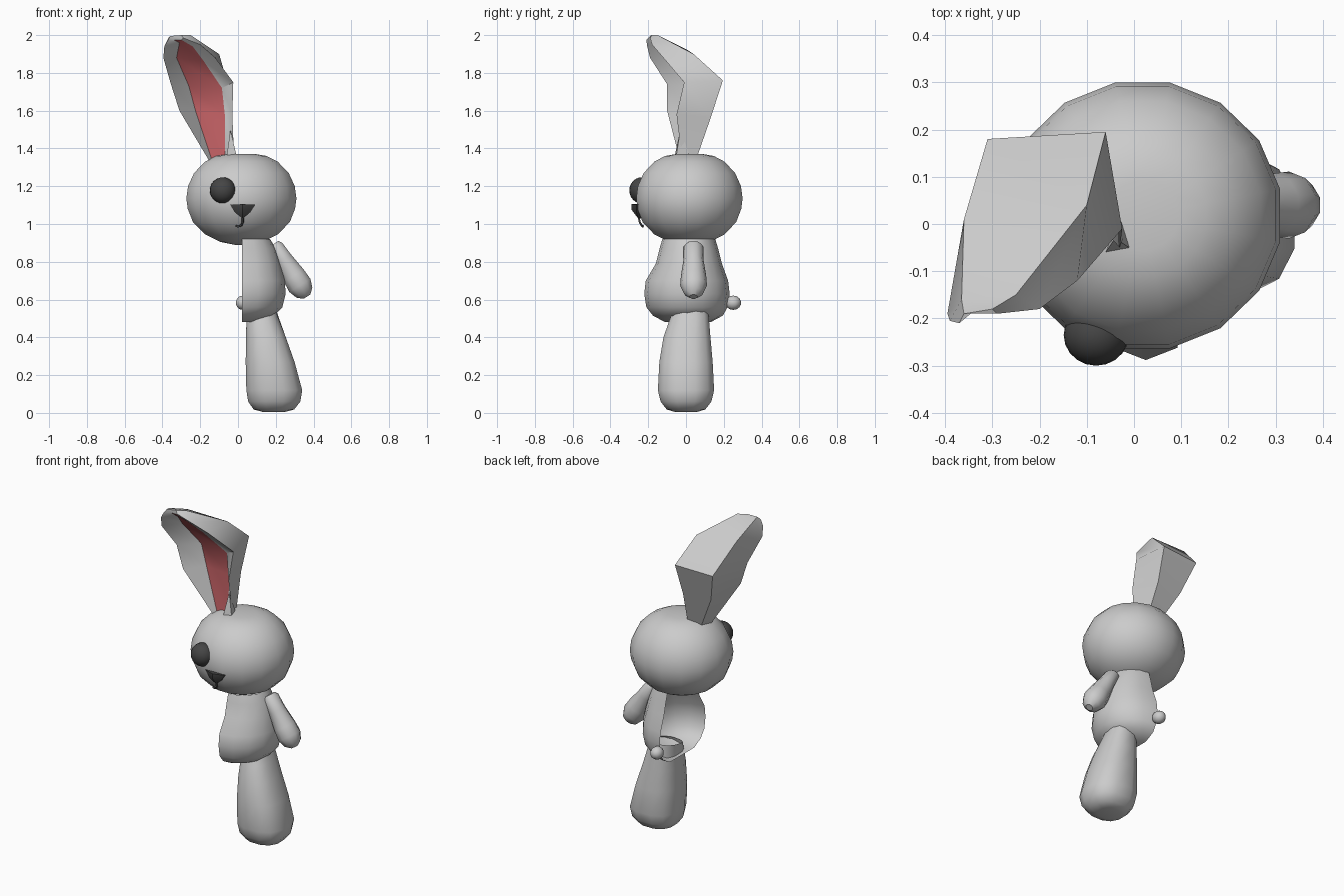
import bpy, bmesh, math
from mathutils import Vector

if "Cube" in bpy.data.objects:
    bpy.data.objects.remove(bpy.data.objects["Cube"])


def colour(name, rgb):
    m = bpy.data.materials.new(name)
    m.diffuse_color = (*rgb, 1)
    m.use_nodes = True
    m.node_tree.nodes["Principled BSDF"].inputs["Base Color"].default_value = m.diffuse_color
    return m


DARK = colour("dark", (0.06, 0.06, 0.06))
PINK = colour("pink", (0.55, 0.12, 0.13))


def finish(name, bm, mat=None, angle=40, recalc=True):
    if recalc:
        bmesh.ops.recalc_face_normals(bm, faces=bm.faces)
    me = bpy.data.meshes.new(name)
    bm.to_mesh(me)
    bm.free()
    ob = bpy.data.objects.new(name, me)
    bpy.context.collection.objects.link(ob)
    if mat:
        me.materials.append(mat)
    bpy.ops.object.select_all(action='DESELECT')
    ob.select_set(True)
    bpy.context.view_layer.objects.active = ob
    bpy.ops.object.shade_smooth_by_angle(angle=math.radians(angle))
    return ob


def loft(name, rings, n, half=False, caps=(True, True), square=1.0, mat=None):
    """Stack rings (z, cx, cy, rx, ry, tilt); half keeps only the +x side."""
    bm = bmesh.new()
    rows = []
    for z, cx, cy, rx, ry, tilt in rings:
        row = []
        for i in range(n + 1 if half else n):
            a = -math.pi / 2 + math.pi * i / n if half else 2 * math.pi * (i + .5) / n
            c, s = math.cos(a), math.sin(a)
            x = math.copysign(abs(c) ** square, c) * rx
            y = math.copysign(abs(s) ** square, s) * ry
            row.append(bm.verts.new((cx + x, cy + y, z + tilt * y)))
        rows.append(row)
    for p, q in zip(rows, rows[1:]):
        m = len(p)
        for i in range(m - 1 if half else m):
            j = (i + 1) % m
            bm.faces.new((p[i], p[j], q[j], q[i]))
    for row, cap in ((rows[0], caps[0]), (rows[-1], caps[1])):
        if cap:
            bm.faces.new(row)
    return finish(name, bm, mat)


def ball(name, centre, radii, seg=16, mat=None):
    bm = bmesh.new()
    bmesh.ops.create_uvsphere(bm, u_segments=seg, v_segments=seg // 2 + 2, radius=1)
    for v in bm.verts:
        v.co = Vector(c + r * k for c, r, k in zip(centre, radii, v.co))
    return finish(name, bm, mat)


# Head: wide rounded lathe
profile = [(.89, .12), (.905, .38), (.945, .66), (1.01, .88), (1.08, .975), (1.135, 1),
           (1.2, .97), (1.27, .86), (1.33, .66), (1.36, .46), (1.37, .26)]
loft("head", [(z, .018, .018, .297 * r, .287 * r, 0) for z, r in profile], 16)

# Torso: open half shell
loft("torso", [(.48, .02, .01, .06, .12, 0), (.515, .02, .01, .17, .185, 0),
               (.56, .02, .005, .215, .215, 0), (.63, .02, .005, .232, .226, 0),
               (.70, .02, .005, .228, .218, 0), (.79, .02, .015, .205, .175, 0),
               (.87, .02, .015, .18, .155, 0), (.92, .02, .015, .15, .14, 0)],
     8, half=True, caps=(True, False))

# Leg: boxy column with a slanted open top
loft("leg", [(.005, .19, 0, .06, .06, 0), (.018, .19, 0, .11, .105, 0),
             (.06, .192, 0, .142, .138, 0), (.12, .192, 0, .152, .153, 0),
             (.27, .17, 0, .133, .145, 0), (.40, .148, .005, .108, .128, 0),
             (.50, .13, .015, .088, .108, .15), (.545, .122, .02, .08, .098, .2)],
     12, square=.8, caps=(True, False))

# Arm: tapered limb swung outward
arm = loft("arm", [(0, 0, 0, .03, .035, 0), (-.018, 0, 0, .042, .052, 0),
                   (-.1, 0, 0, .05, .053, 0), (-.2, 0, 0, .065, .067, 0),
                   (-.26, 0, 0, .069, .071, 0), (-.305, 0, 0, .052, .053, 0),
                   (-.33, 0, 0, .022, .022, 0)], 10)
arm.location = (.19, .04, .895)
arm.rotation_euler.y = math.radians(-32)

# Tail, eye
ball("tail", (.025, .25, .583), (.038, .042, .038), 10)
ball("eye", (-.08, -.235, 1.178), (.069, .065, .069), 20, DARK)

# Nose: wedge bulging forward
bm = bmesh.new()
rows = []
for y, k in ((-.23, 1), (-.262, 1)):
    rows.append([bm.verts.new(p) for p in
                 ((-.042, y, 1.103), (.025, y - .026 * (y < -.25), 1.105), (.092, y, 1.103),
                  (.065, y, 1.062), (.025, y + .01, 1.028), (-.017, y, 1.062))])
ridge = bm.verts.new((.025, -.288, 1.075))
for i in range(6):
    j = (i + 1) % 6
    bm.faces.new((rows[0][i], rows[0][j], rows[1][j], rows[1][i]))
    bm.faces.new((rows[1][i], rows[1][j], ridge))
bm.faces.new(rows[0])
finish("nose", bm, DARK, 30)

# Mouth: thin hooked tube
cu = bpy.data.curves.new("mouth", 'CURVE')
cu.dimensions = '3D'
cu.bevel_depth = .006
cu.bevel_resolution = 1
sp = cu.splines.new('POLY')
path = [(.025, -.25, 1.035), (.025, -.245, 1.01), (.018, -.236, .994), (.003, -.23, .987), (-.012, -.228, .989)]
sp.points.add(len(path) - 1)
for p, co in zip(sp.points, path):
    p.co = (*co, 1)
cu.materials.append(DARK)
bpy.context.collection.objects.link(bpy.data.objects.new("mouth", cu))

# Ear: channel section per ring: left rim, left back, right back, right rim, inner right, inner left
sections = [
    [(-.15, -.03, 1.33), (-.13, .04, 1.33), (-.05, .05, 1.33), (-.02, -.02, 1.33), (-.07, -.01, 1.33), (-.135, -.01, 1.33)],
    [(-.31, -.10, 1.60), (-.25, .11, 1.56), (-.07, .13, 1.56), (-.03, -.05, 1.58), (-.07, .02, 1.58), (-.225, .01, 1.6)],
    [(-.355, -.10, 1.74), (-.31, .18, 1.75), (-.06, .195, 1.76), (-.025, -.01, 1.75), (-.085, .01, 1.72), (-.26, .01, 1.73)],
    [(-.395, -.19, 1.88), (-.36, .01, 1.92), (-.1, .04, 1.9), (-.12, -.12, 1.88), (-.18, -.09, 1.86), (-.325, -.09, 1.88)],
    [(-.39, -.205, 1.94), (-.365, -.16, 1.99), (-.25, -.15, 2.0), (-.2, -.18, 1.95), (-.24, -.16, 1.94), (-.31, -.16, 1.96)],
    [(-.37, -.21, 1.975), (-.36, -.19, 1.995), (-.3, -.18, 2.0), (-.29, -.19, 1.985), (-.3, -.18, 1.975), (-.34, -.18, 1.975)],
]
bm = bmesh.new()
rings = [[bm.verts.new(p) for p in s] for s in sections]
for r, (p, q) in enumerate(zip(rings, rings[1:])):
    for i in range(6):
        f = bm.faces.new((p[i], p[(i + 1) % 6], q[(i + 1) % 6], q[i]))
        f.material_index = int(i == 4 and r < 5)
bm.faces.new(rings[0])
bm.faces.new(rings[-1])
me_grey = colour("grey", (.8, .8, .8))
ear = finish("ear", bm, me_grey, 45)
ear.data.materials.append(PINK)

# Small fold at the foot of the ear
bm = bmesh.new()
for p in ((-.06, -.06, 1.36), (-.01, -.05, 1.37), (-.04, -.03, 1.5), (-.03, .02, 1.36)):
    bm.verts.new(p)
bmesh.ops.convex_hull(bm, input=bm.verts)
finish("ear_fold", bm, None, 30)
